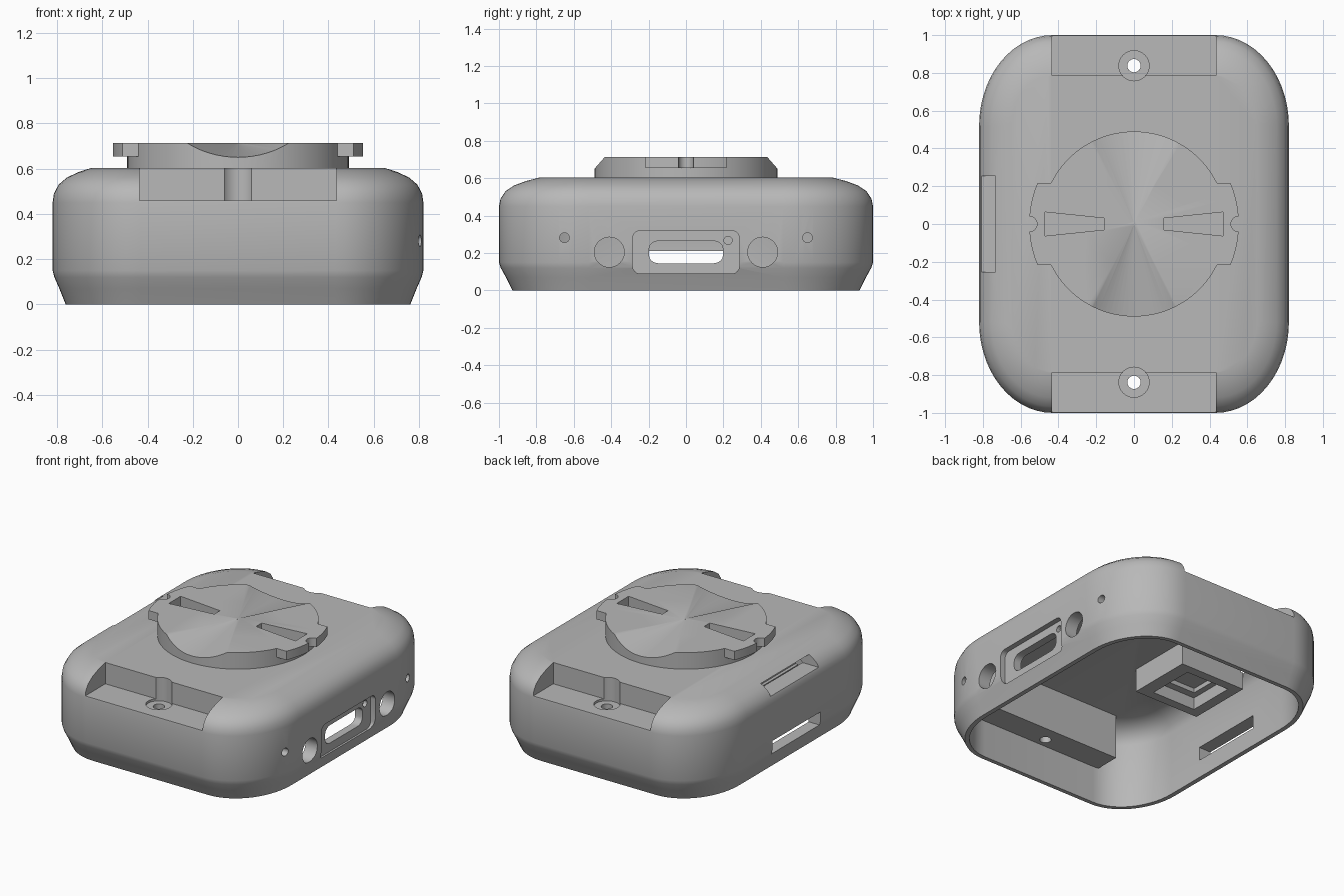
import bpy, bmesh, math
from mathutils import Vector

if "Cube" in bpy.data.objects:
    bpy.data.objects.remove(bpy.data.objects["Cube"], do_unlink=True)

grey = bpy.data.materials.new("plain grey")
grey.use_nodes = True
grey.diffuse_color = (0.48, 0.48, 0.48, 1)
grey.node_tree.nodes["Principled BSDF"].inputs["Base Color"].default_value = (0.48, 0.48, 0.48, 1)


def loft(name, rings):
    """Closed solid through rings of equal point count."""
    bm = bmesh.new()
    rows = [[bm.verts.new(p) for p in ring] for ring in rings]
    n = len(rows[0])
    for a, b in zip(rows, rows[1:]):
        for i in range(n):
            j = (i + 1) % n
            bm.faces.new((a[i], a[j], b[j], b[i]))
    bm.faces.new(rows[0][::-1])
    bm.faces.new(rows[-1])
    bmesh.ops.recalc_face_normals(bm, faces=bm.faces)
    mesh = bpy.data.meshes.new(name)
    bm.to_mesh(mesh)
    bm.free()
    mesh.materials.append(grey)
    ob = bpy.data.objects.new(name, mesh)
    bpy.context.collection.objects.link(ob)
    return ob


def rounded(hx, hy, rx, ry, n=14):
    """Rectangle outline with elliptical corners."""
    pts = []
    for k, (sx, sy) in enumerate([(1, 1), (-1, 1), (-1, -1), (1, -1)]):
        for i in range(n + 1):
            a = math.pi / 2 * (k + i / n)
            pts.append((sx * (hx - rx) + rx * math.cos(a), sy * (hy - ry) + ry * math.sin(a)))
    return pts


def circle(r, n=32):
    return [(r * math.cos(math.tau * i / n), r * math.sin(math.tau * i / n)) for i in range(n)]


def prism_z(name, pts, z0, z1, cx=0, cy=0):
    return loft(name, [[(x + cx, y + cy, z) for x, y in pts] for z in (z0, z1)])


def prism_x(name, pts, x0, x1, cy=0, cz=0):
    return loft(name, [[(x, y + cy, z + cz) for y, z in pts] for x in (x0, x1)])


def box(name, x0, x1, y0, y1, z0, z1):
    return prism_z(name, [(x0, y0), (x1, y0), (x1, y1), (x0, y1)], z0, z1)


def combine(target, tool, operation="DIFFERENCE"):
    """Apply a boolean and discard the tool."""
    mod = target.modifiers.new("cut", "BOOLEAN")
    mod.object, mod.operation, mod.solver = tool, operation, "EXACT"
    bpy.context.view_layer.objects.active = target
    bpy.ops.object.modifier_apply(modifier=mod.name)
    bpy.data.objects.remove(tool, do_unlink=True)


def shell_rings(profile, hx, hy):
    """Rounded outlines sharing corner centres, from (inset, height) pairs."""
    rings = []
    for inset, z in profile:
        x, y = hx - inset, hy - inset * 1.25
        rings.append([(px, py, z) for px, py in rounded(x, y, x - 0.43, y - 0.52)])
    return rings


# Case: tapered foot, straight wall, rounded shoulder
case = loft("case", shell_rings(
    [(0.058, 0), (0.03, 0.07), (0.008, 0.12), (0, 0.15), (0, 0.45), (0.006, 0.49), (0.027, 0.53),
     (0.065, 0.562), (0.115, 0.585), (0.17, 0.603)], 0.82, 1.0))

# Cavity, leaving screw blocks at both ends and a framed block by the slotted wall
cavity = loft("cavity", shell_rings(
    [(0, -0.05), (0, 0.43), (0.02, 0.48), (0.06, 0.52), (0.12, 0.545)], 0.732, 0.9))
for s in (-1, 1):
    y0, y1 = sorted((s * 0.73, s * 1.0))
    combine(cavity, box("screw_block", -0.47, 0.47, y0, y1, 0.25, 0.7))
holder = box("holder", -0.68, -0.2, -0.22, 0.22, 0.39, 0.7)
combine(holder, box("holder_window", -0.61, -0.29, -0.16, 0.16, 0.3, 0.47))
combine(holder, box("holder_recess", -0.57, -0.34, -0.11, 0.11, 0.46, 0.5))
combine(cavity, holder)
combine(case, cavity)

# End pockets with counterbored screw holes
for s in (-1, 1):
    y0, y1 = sorted((s * 0.785, s * 1.1))
    combine(case, box("pocket", -0.435, 0.435, y0, y1, 0.46, 0.8))
    combine(case, prism_z("counterbore", circle(0.08), 0.445, 0.8, 0, s * 0.838))
    combine(case, prism_z("screw_hole", circle(0.035), 0.1, 0.8, 0, s * 0.838))

# Port side: recessed plate, long opening, round sockets and pin holes
combine(case, prism_x("port_recess", rounded(0.285, 0.115, 0.04, 0.04, 6), 0.785, 0.95, 0, 0.205))
combine(case, prism_x("port_opening", rounded(0.197, 0.06, 0.055, 0.04, 6), 0.6, 0.95, 0, 0.205))
combine(case, prism_x("pin_hole", circle(0.022, 16), 0.76, 0.95, 0.225, 0.268))
for s in (-1, 1):
    combine(case, prism_x("socket", circle(0.08), 0.6, 0.95, s * 0.41, 0.205))
    combine(case, prism_x("pin_hole", circle(0.026, 16), 0.6, 0.95, s * 0.65, 0.282))

# Strap slots in the opposite wall
for z0, z1 in ((0.12, 0.21), (0.505, 0.572)):
    combine(case, box("strap_slot", -0.95, -0.66, -0.255, 0.255, z0, z1))

# Twist-lock mount: disc with two tabs
mount = prism_z("twist_mount", circle(0.49, 96), 0.59, 0.714)
tabs = prism_z("tabs", circle(0.555, 96), 0.655, 0.714)
combine(tabs, box("tab_limit", -0.7, 0.7, -0.217, 0.217, 0.5, 0.8), "INTERSECT")
combine(mount, tabs, "UNION")


def scoop_ring(y):
    """Shallow arc widening with distance from the centre."""
    t = abs(y) / 0.49
    w, d = 0.255 * t, 0.064 * t
    arc = [(w * i / 8, y, 0.7145 - d * (1 - (i / 8) ** 2)) for i in range(-8, 9)]
    return arc + [(w, y, 0.78), (-w, y, 0.78)]


# Scoops, wedge slots and edge notches
for s in (-1, 1):
    combine(mount, loft("scoop", [scoop_ring(s * 0.01), scoop_ring(s * 0.6)]))
    wedge = [(s * 0.155, -0.03), (s * 0.47, -0.063), (s * 0.47, 0.063), (s * 0.155, 0.03)]
    combine(mount, prism_z("wedge_slot", wedge, 0.64, 0.8))
    combine(mount, prism_z("edge_notch", circle(0.04, 24), 0.62, 0.8, s * 0.553, 0))

# Shading: smooth curves, crisp edges
for ob in (case, mount):
    bpy.ops.object.select_all(action="DESELECT")
    ob.select_set(True)
    bpy.context.view_layer.objects.active = ob
    bpy.ops.object.shade_smooth_by_angle(angle=math.radians(28))
